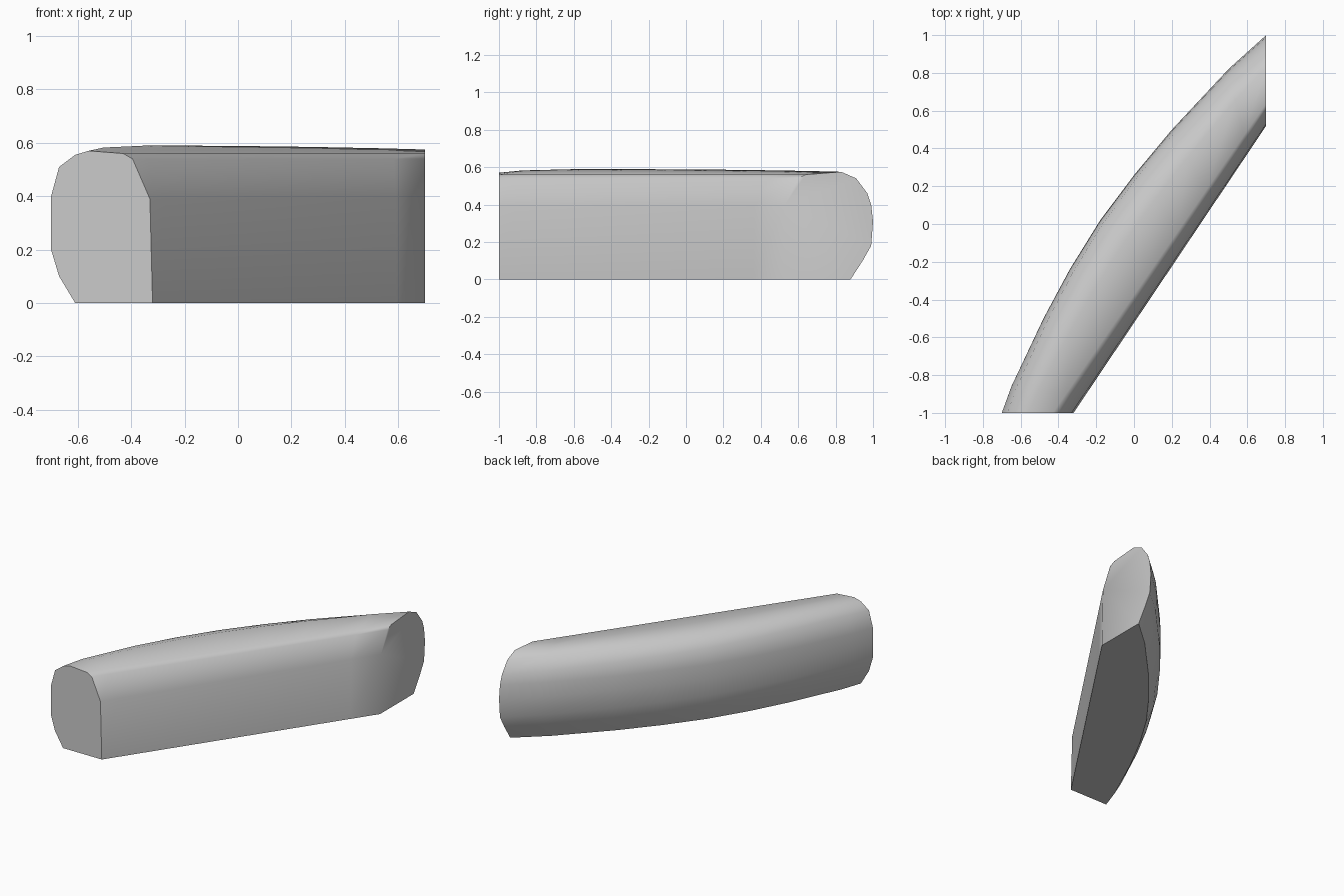
import bpy, bmesh, math
from mathutils import Vector

if "Cube" in bpy.data.objects:
    bpy.data.objects.remove(bpy.data.objects["Cube"], do_unlink=True)

# One plain grey
grey = bpy.data.materials.new("light grey")
grey.use_nodes = True
colour = (0.6, 0.6, 0.6, 1)
grey.diffuse_color = colour
grey.node_tree.nodes["Principled BSDF"].inputs["Base Color"].default_value = colour

# End profiles, inner foot over the top to outer foot:
# front end as (x, z) in the plane y = -1, far end as (y, z) in the plane x = 0.7
FRONT = [(-.32, 0), (-.33, .39), (-.395, .54), (-.43, .56), (-.56, .57), (-.61, .555),
         (-.67, .51), (-.70, .40), (-.70, .30), (-.70, .20), (-.67, .10), (-.61, 0)]
FAR = [(.52, 0), (.53, .40), (.60, .54), (.64, .56), (.83, .575), (.91, .54),
       (.97, .46), (.99, .40), (1.0, .31), (.99, .18), (.945, .10), (.88, 0)]

# How far each rail follows the outward bow
BOW = [0, 0, 0, 0, .6, .85, 1, 1, 1, 1, 1, 1]
# Stations along the length: fraction, outward bow, rise of the ridge
STATIONS = [(0, 0, 0), (.06, .039, .012), (.22, .106, .019), (.34, .141, .018),
            (.465, .158, .016), (.59, .148, .014), (.715, .122, .011),
            (.894, .06, .005), (1, 0, 0)]
OUT = Vector((-.819, .573, 0))

# Bowed bar lofted between the two ends
bm = bmesh.new()
rings = []
for t, bow, rise in STATIONS:
    ring = []
    for i, ((x, z0), (y, z1)) in enumerate(zip(FRONT, FAR)):
        p = Vector((x, -1, z0)).lerp(Vector((.7, y, z1)), t) + OUT * bow * BOW[i]
        if 4 <= i <= 6:
            p.z += rise
        ring.append(bm.verts.new(p))
    rings.append(ring)

n = len(FRONT)
for a, b in zip(rings, rings[1:]):
    for i in range(n):
        j = (i + 1) % n
        bm.faces.new((a[i], a[j], b[j], b[i]))
bm.faces.new(rings[0])
bm.faces.new(rings[-1])
bmesh.ops.recalc_face_normals(bm, faces=bm.faces)

mesh = bpy.data.meshes.new("bowed_bar")
bm.to_mesh(mesh)
bm.free()
mesh.materials.append(grey)
bar = bpy.data.objects.new("bowed_bar", mesh)
bpy.context.collection.objects.link(bar)

# Smooth sides with crisp ends and base
bpy.ops.object.select_all(action='DESELECT')
bar.select_set(True)
bpy.context.view_layer.objects.active = bar
bpy.ops.object.shade_smooth_by_angle(angle=math.radians(50))
